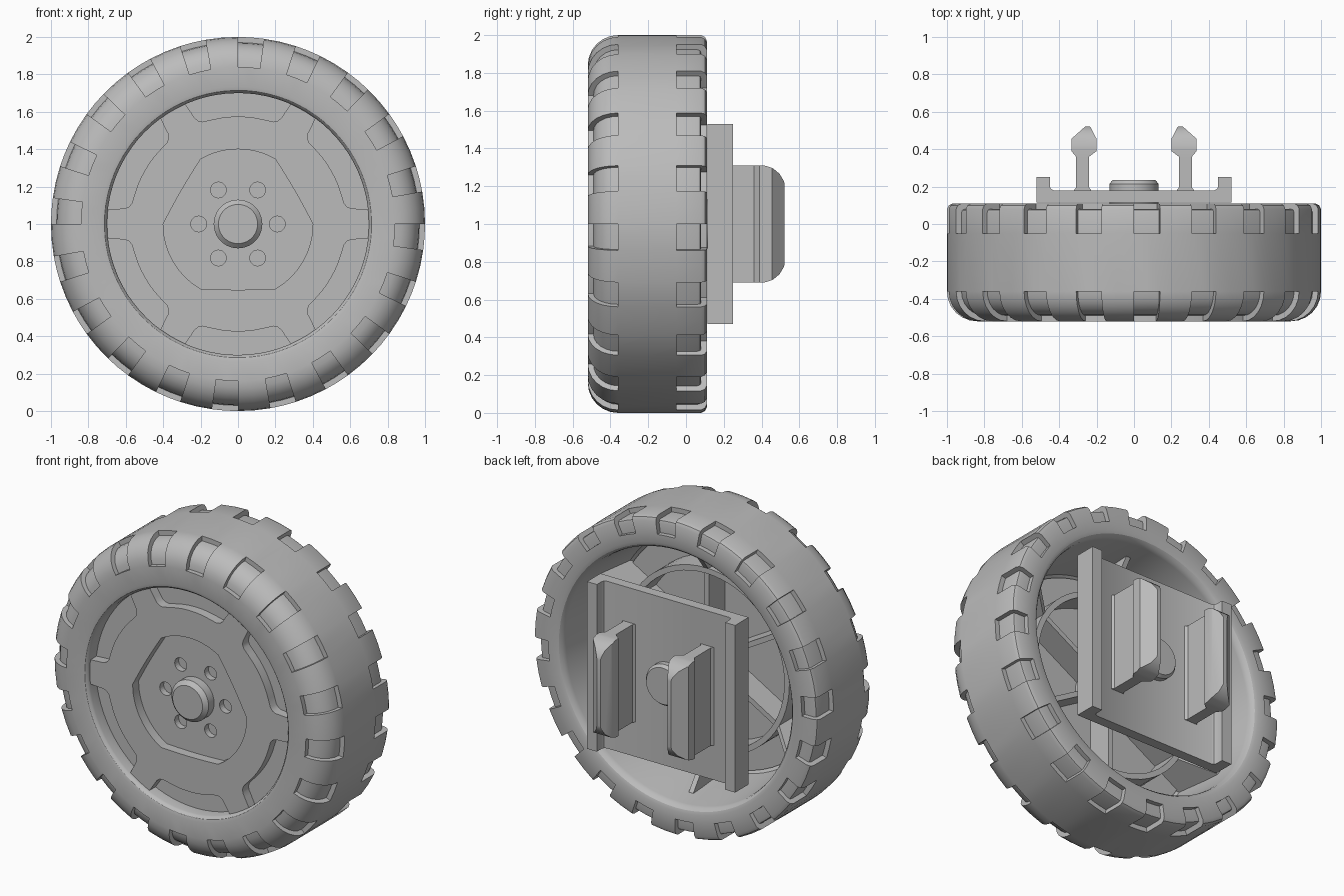
import bpy, bmesh
from math import sin, cos, radians, pi
from mathutils import Vector, Matrix

if "Cube" in bpy.data.objects:
    bpy.data.objects.remove(bpy.data.objects["Cube"])

grey = bpy.data.materials.new("plain grey")
grey.use_nodes = True
grey.diffuse_color = (0.5, 0.5, 0.5, 1)
grey.node_tree.nodes["Principled BSDF"].inputs["Base Color"].default_value = (0.5, 0.5, 0.5, 1)


def finish(name, bm):
    """Clean the mesh, make the object and shade it."""
    bmesh.ops.remove_doubles(bm, verts=bm.verts, dist=0.0005)
    bmesh.ops.recalc_face_normals(bm, faces=bm.faces)
    mesh = bpy.data.meshes.new(name)
    bm.to_mesh(mesh)
    bm.free()
    mesh.materials.append(grey)
    ob = bpy.data.objects.new(name, mesh)
    bpy.context.collection.objects.link(ob)
    bpy.ops.object.select_all(action='DESELECT')
    ob.select_set(True)
    bpy.context.view_layer.objects.active = ob
    bpy.ops.object.shade_smooth_by_angle(angle=radians(30))
    return ob


def loft(name, columns):
    """Closed solid of revolution from (angle, [(radius, y), ...]) columns."""
    bm = bmesh.new()
    rings = [[bm.verts.new((r * cos(a), y, 1 + r * sin(a))) for r, y in prof]
             for a, prof in columns]
    for i, ring in enumerate(rings):
        last = rings[i - 1]
        for k in range(len(ring)):
            bm.faces.new((last[k - 1], last[k], ring[k], ring[k - 1]))
    return finish(name, bm)


def revolve(name, profile, steps=64):
    return loft(name, [(2 * pi * i / steps, profile) for i in range(steps)])


def prism(name, outline, z0, z1, trim=None):
    """Extrude an (x, y) outline along z; trim may cut the mesh further."""
    bm = bmesh.new()
    face = bm.faces.new([bm.verts.new((x, y, z0)) for x, y in outline])
    top = bmesh.ops.extrude_face_region(bm, geom=[face])["geom"]
    bmesh.ops.translate(bm, vec=(0, 0, z1 - z0),
                        verts=[v for v in top if isinstance(v, bmesh.types.BMVert)])
    if trim:
        trim(bm)
    return finish(name, bm)


# Tyre: plain and notched sections alternate around the rim
lip = [(.70, -.42), (.70, -.49), (.704, -.503), (.715, -.515), (.735, -.52), (.84, -.52)]
arc = [radians(15 * k) for k in range(7)]


def shoulder(radius):
    return [(.84 + radius * sin(t), -.36 - radius * cos(t)) for t in arc]


inside = [(.89, .11), (.84, .11), (.82, .103), (.805, .085), (.80, .06), (.76, -.37)]
tread = [(1, -.36), (1, -.05)]
plain = (lip + shoulder(.16) + tread
         + [(1, -.05), (1, .08), (.99, .10), (.97, .11), (.89, .11)] + inside)
notched = (lip + shoulder(.13) + tread
           + [(.97, -.05), (.97, .06), (.965, .075), (.95, .08), (.89, .08)] + inside)
columns = []
for i in range(20):
    for step, prof in ((0, plain), (5, plain), (10, plain),
                       (10, notched), (14, notched), (18, notched)):
        columns.append((radians(18 * i + step), prof))
loft("tyre", columns)

# Hub face: six short spokes outside, three-lobed opening inside
half = [(0, .702), (6.3, .702), (7.3, .64), (7.8, .61), (9, .59), (11, .578),
        (16, .575), (21, .575), (25, .575)]
sector = half + [(30, .575)] + [(60 - a, r) for a, r in half[:0:-1]]


def opening(deg):
    across = deg % 120
    if across >= 60:
        return .40
    return .40 * (.1 + .9 * cos(pi / 6) / cos(radians(across - 30)))


columns = []
for i in range(6):
    for a, r in sector:
        deg = 60 * i + a
        hole = opening(deg)
        columns.append((radians(deg), [(hole, -.485), (r, -.485), (r, -.425), (hole, -.425)]))
loft("hub_face", columns)

# Back disc with six bolt holes
disc = revolve("hub_disc", [(0, -.425), (.74, -.425), (.74, -.37), (0, -.37)])
bm = bmesh.new()
for i in range(6):
    a = i * pi / 3
    place = Matrix.Translation((.21 * cos(a), -.425, 1 + .21 * sin(a)))
    bmesh.ops.create_cone(bm, cap_ends=True, segments=24, radius1=.042, radius2=.042,
                          depth=.08, matrix=place @ Matrix.Rotation(pi / 2, 4, 'X'))
cutter = finish("bolt_hole_cutter", bm)
cutter.hide_render = True
cut = disc.modifiers.new("bolt_holes", 'BOOLEAN')
cut.operation = 'DIFFERENCE'
cut.object = cutter
bpy.context.view_layer.objects.active = disc
bpy.ops.object.modifier_apply(modifier=cut.name)
bpy.data.objects.remove(cutter)
disc.data.shade_flat()

# Axle and the ring behind the disc
revolve("axle", [(0, -.505), (.105, -.505), (.13, -.48), (.13, .215), (.115, .235), (0, .235)], 48)
revolve("rear_ring", [(.55, -.38), (.585, -.38), (.585, -.20), (.55, -.20)])

# Six radial ribs running from the axle through the ring to the tyre wall
bm = bmesh.new()
for i in range(6):
    a = radians(30 + 60 * i)
    out, along = Vector((cos(a), 0, sin(a))), Vector((-sin(a), 0, cos(a)))
    rib = [(.10, -.38), (.77, -.38), (.785, -.05), (.57, -.21), (.10, -.21)]
    sides = [[bm.verts.new(out * r + along * w + Vector((0, y, 1))) for r, y in rib]
             for w in (-.016, .016)]
    for side in sides:
        bm.faces.new(side)
    for k in range(len(rib)):
        bm.faces.new((sides[0][k - 1], sides[0][k], sides[1][k], sides[1][k - 1]))
finish("rear_ribs", bm)

# Mounting plate with raised side flanges
right = [(.52, .115), (.52, .25), (.45, .25), (.45, .20), (.443, .187), (.43, .18)]
prism("mounting_plate", right + [(-x, y) for x, y in right[::-1]], .47, 1.53)


# Snap clips with rounded upper corners
def round_ends(bm):
    radius = .13
    for end in (-1, 1):
        for deg in (10, 30, 50, 70, 85):
            normal = Vector((0, cos(radians(deg)), end * sin(radians(deg))))
            centre = Vector((0, .525 - radius, 1 + end * (.31 - radius)))
            bmesh.ops.bisect_plane(bm, geom=bm.verts[:] + bm.edges[:] + bm.faces[:],
                                   plane_co=centre + normal * radius,
                                   plane_no=normal, clear_outer=True)
            bmesh.ops.holes_fill(bm, edges=[e for e in bm.edges if e.is_boundary], sides=0)


clip = [(.225, .175), (.24, .195), (.24, .36), (.20, .39), (.20, .455), (.235, .522),
        (.26, .522), (.335, .455), (.335, .39), (.31, .36), (.31, .195), (.325, .175)]
for side, name in ((1, "left_clip"), (-1, "right_clip")):
    prism(name, [(side * x, y) for x, y in clip], .69, 1.31, round_ends)
